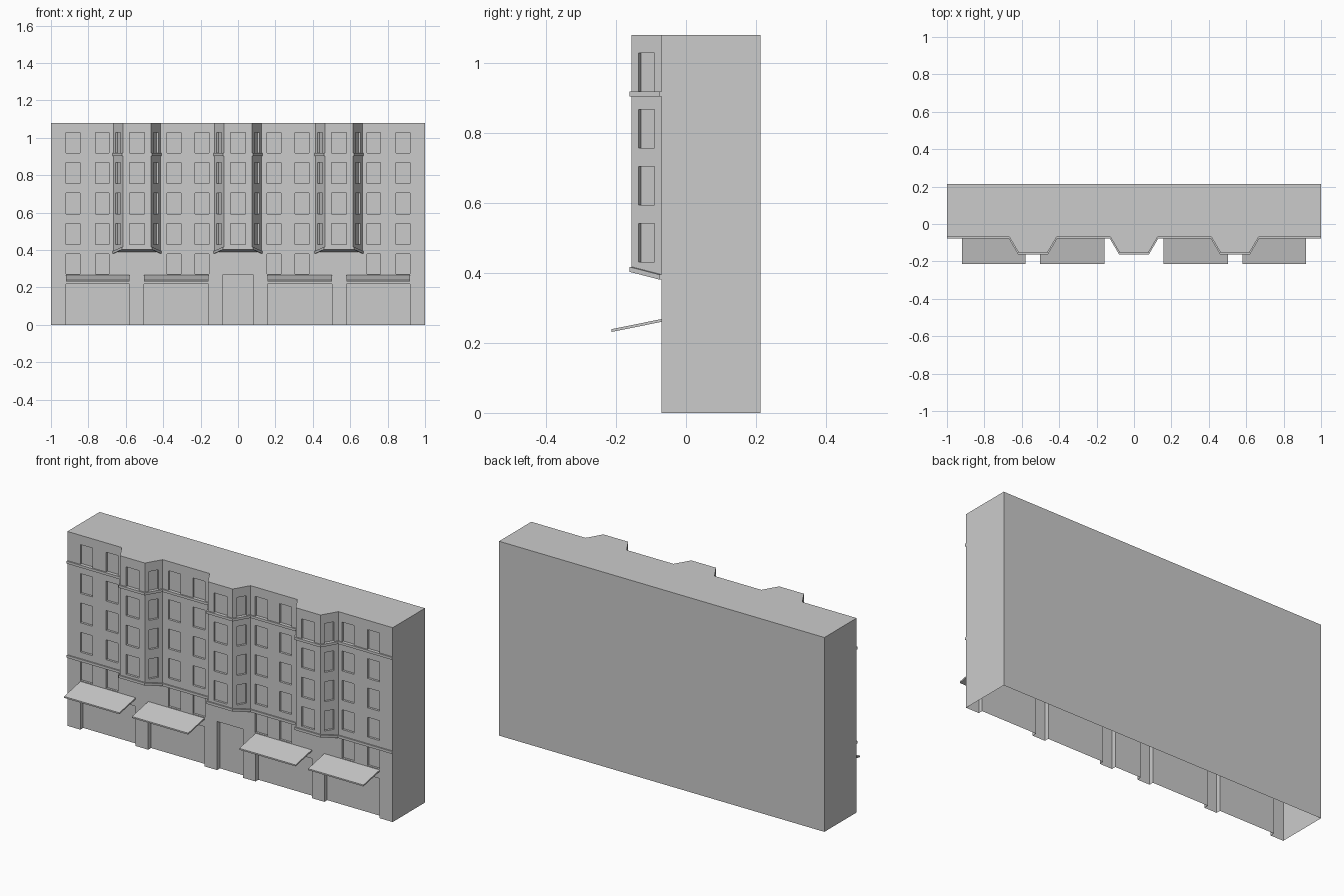
import bpy, bmesh
from mathutils import Vector

if "Cube" in bpy.data.objects:
    bpy.data.objects.remove(bpy.data.objects["Cube"])

H, BACK, WALL, BAY = 1.08, 0.213, -0.07, -0.155
BASE = 0.39                      # where the ground floor ends
FLOORS = [0.431, 0.594, 0.757, 0.918]
WIN_H, WIN_D, SHOP_D = 0.11, 0.012, 0.025
BAYS = [-0.54, 0.0, 0.54]
COLS = [-0.883, -0.726, -0.342, -0.192, 0.192, 0.342, 0.726, 0.883]
SHOPS = [(-0.92, -0.58), (-0.503, -0.157), (0.157, 0.503), (0.58, 0.92)]


def rise(y):
    """Upward tilt of the bay undersides away from the wall."""
    return (WALL - y) * 0.26


def finish(name, bm):
    bmesh.ops.remove_doubles(bm, verts=bm.verts, dist=1e-5)
    bmesh.ops.recalc_face_normals(bm, faces=bm.faces)
    me = bpy.data.meshes.new(name)
    bm.to_mesh(me)
    bm.free()
    ob = bpy.data.objects.new(name, me)
    bpy.context.collection.objects.link(ob)
    return ob


def face(bm, pts):
    bm.faces.new([bm.verts.new(p) for p in pts])


def panel(bm, a, b, z0, z1, holes):
    """Wall from plan point a to b; holes are (u0, u1, z0, z1, depth) in metres along it."""
    a, b = Vector(a), Vector(b)
    length = (b - a).length
    d = (b - a) / length
    inward = Vector((-d.y, d.x))
    us = sorted({0, length, *[u for h in holes for u in h[:2]]})
    zs = sorted({z0, z1, *[z for h in holes for z in h[2:4]]})

    def depth(i, j):
        u, z = (us[i] + us[i + 1]) / 2, (zs[j] + zs[j + 1]) / 2
        return max([h[4] for h in holes if h[0] < u < h[1] and h[2] < z < h[3]], default=0)

    def pt(i, j, dep):
        p = a + d * us[i] + inward * dep
        z = zs[j]
        if z == BASE:
            z += rise(p.y) if dep == 0 else 0
        return (p.x, p.y, z)

    nu, nz = len(us) - 1, len(zs) - 1
    for i in range(nu):
        for j in range(nz):
            e = depth(i, j)
            face(bm, [pt(i, j, e), pt(i + 1, j, e), pt(i + 1, j + 1, e), pt(i, j + 1, e)])
            if i + 1 < nu and depth(i + 1, j) != e:      # upright reveals
                f = depth(i + 1, j)
                face(bm, [pt(i + 1, j, e), pt(i + 1, j, f), pt(i + 1, j + 1, f), pt(i + 1, j + 1, e)])
            if j + 1 < nz and depth(i, j + 1) != e:      # heads and sills
                f = depth(i, j + 1)
                face(bm, [pt(i, j + 1, e), pt(i + 1, j + 1, e), pt(i + 1, j + 1, f), pt(i, j + 1, f)])


# Plan outline of the upper front, left to right
path = [(-1, WALL)]
for c in BAYS:
    path += [(c - 0.126, WALL), (c - 0.076, BAY), (c + 0.076, BAY), (c + 0.126, WALL)]
path.append((1, WALL))

# Building shell, open underneath
bm = bmesh.new()
ground = [(l + 1, r + 1, 0, 0.22, SHOP_D) for l, r in SHOPS]
ground.append((1 - 0.08, 1 + 0.08, 0, 0.27, SHOP_D))
ground += [(c + 1 - 0.037, c + 1 + 0.037, 0.272, 0.38, WIN_D) for c in COLS]
panel(bm, (-1, WALL), (1, WALL), 0, BASE, ground)

for p, q in zip(path, path[1:]):
    size = (Vector(q) - Vector(p)).length
    if p[1] != q[1]:                                     # bay side
        mids, half = [size / 2], size * 0.265
    elif p[1] == BAY:                                    # bay front
        mids, half = [size / 2], 0.04
    else:                                                # flat wall
        mids, half = [c - p[0] for c in COLS if p[0] < c < q[0]], 0.037
    holes = [(m - half, m + half, z, z + WIN_H, WIN_D) for m in mids for z in FLOORS]
    panel(bm, p, q, BASE, H, holes)

for c in BAYS:                                           # sloped bay undersides
    k = path.index((c - 0.126, WALL))
    face(bm, [(x, y, BASE + rise(y)) for x, y in path[k:k + 4]])
face(bm, [(x, y, H) for x, y in path] + [(1, BACK, H), (-1, BACK, H)])
face(bm, [(1, BACK, 0), (-1, BACK, 0), (-1, BACK, H), (1, BACK, H)])
for s in (-1, 1):
    for lo, hi in ((0, BASE), (BASE, H)):
        face(bm, [(s, WALL, lo), (s, BACK, lo), (s, BACK, hi), (s, WALL, hi)])
finish("building_shell", bm)


def offset(pts, dist):
    """Mitred outward offset of the plan outline."""
    out = []
    for i, p in enumerate(pts):
        ns = []
        for a, b in ((i - 1, i), (i, i + 1)):
            if a >= 0 and b < len(pts):
                d = (Vector(pts[b]) - Vector(pts[a])).normalized()
                ns.append(Vector((d.y, -d.x)))
        m = (ns[0] + ns[-1]).normalized()
        out.append(Vector(p) + m * dist / m.dot(ns[0]))
    return out


def moulding(name, z, h, tilt):
    bm = bmesh.new()
    rings = []
    for p, o in zip(path, offset(path, 0.007)):
        t = rise(p[1]) if tilt else 0
        rings.append([bm.verts.new(v) for v in (
            (p[0], p[1], z + t), (o.x, o.y, z + t), (o.x, o.y, z + h + t), (p[0], p[1], z + h + t))])
    for r, s in zip(rings, rings[1:]):
        for k in range(4):
            bm.faces.new((r[k], r[k - 1], s[k - 1], s[k]))
    bm.faces.new(rings[0])
    bm.faces.new(rings[-1])
    finish(name, bm)


moulding("upper_moulding", 0.904, 0.014, False)
moulding("lower_moulding", 0.381, 0.014, True)

# Slanted shop awnings
for n, (l, r) in enumerate(SHOPS):
    prof = [(WALL, 0.26), (-0.213, 0.231), (-0.213, 0.239), (WALL, 0.268)]
    bm = bmesh.new()
    f = bm.faces.new([bm.verts.new((l, y, z)) for y, z in prof])
    ext = bmesh.ops.extrude_face_region(bm, geom=[f], use_keep_orig=True)
    bmesh.ops.translate(bm, vec=(r - l, 0, 0),
                        verts=[v for v in ext["geom"] if isinstance(v, bmesh.types.BMVert)])
    finish(f"awning_{n + 1}", bm)
